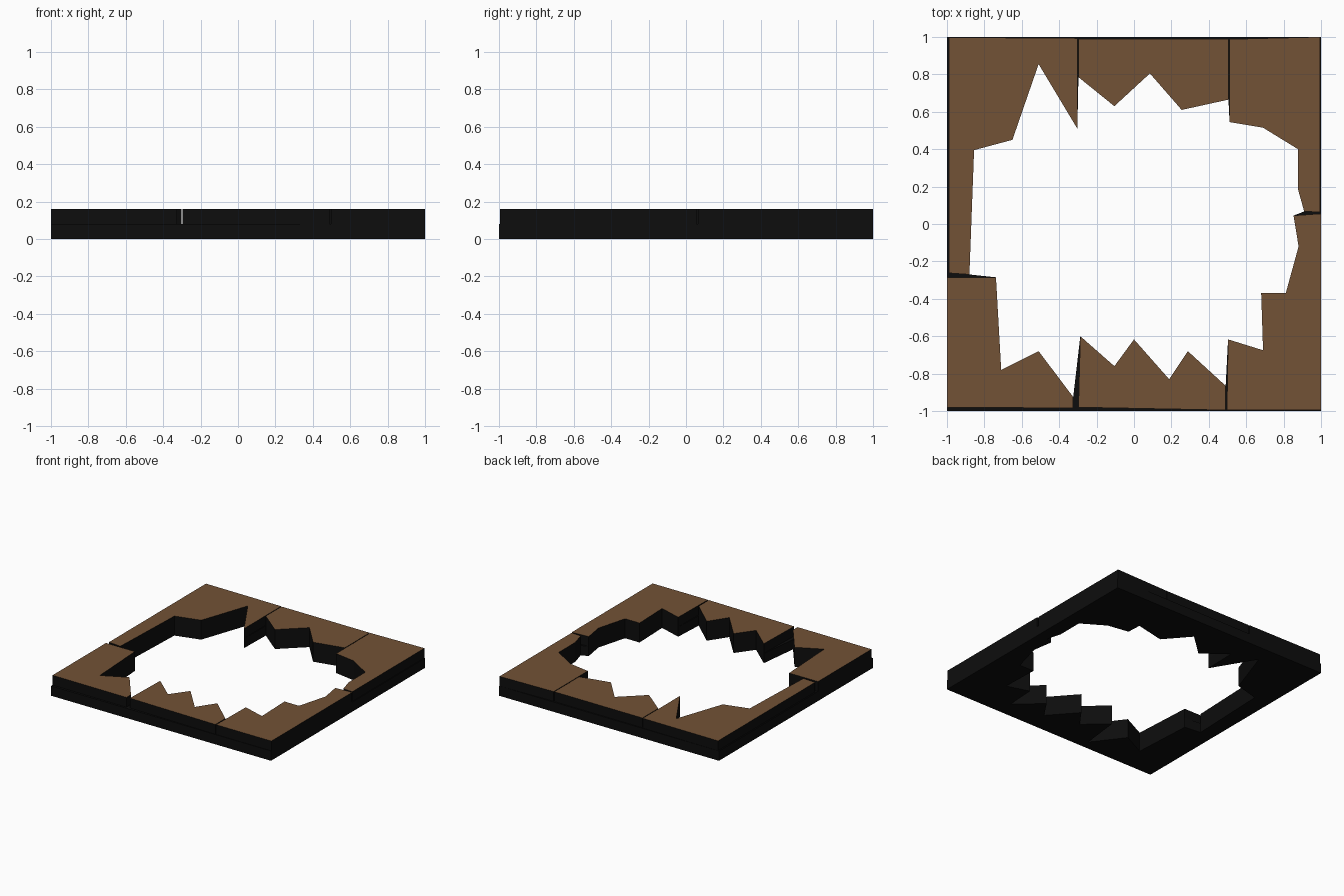
import bpy, bmesh

if "Cube" in bpy.data.objects:
    bpy.data.objects.remove(bpy.data.objects["Cube"])

BASE_H, TOP_H = 0.08, 0.16


def material(name, rgb):
    m = bpy.data.materials.new(name)
    m.diffuse_color = (*rgb, 1)
    m.use_nodes = True
    m.node_tree.nodes["Principled BSDF"].inputs["Base Color"].default_value = m.diffuse_color
    return m


dark = material("dark_edge", (0.004, 0.004, 0.004))
brown = material("brown_top", (0.17, 0.085, 0.037))


def slab(name, loops, z0, z1, top_mat):
    """Extrude a flat outline (optionally with a hole) into a slab."""
    bm = bmesh.new()
    edges = []
    for pts in loops:
        vs = [bm.verts.new((x, y, z0)) for x, y in pts]
        edges += [bm.edges.new((a, b)) for a, b in zip(vs, vs[1:] + vs[:1])]
    bmesh.ops.triangle_fill(bm, edges=edges, use_beauty=True)
    ext = bmesh.ops.extrude_face_region(bm, geom=bm.faces[:], use_keep_orig=True)
    for g in ext["geom"]:
        if isinstance(g, bmesh.types.BMVert):
            g.co.z = z1
    bmesh.ops.recalc_face_normals(bm, faces=bm.faces[:])
    for f in bm.faces:
        f.material_index = 1 if f.normal.z > 0.5 else 0
    me = bpy.data.meshes.new(name)
    bm.to_mesh(me)
    bm.free()
    me.materials.append(dark)
    me.materials.append(top_mat)
    ob = bpy.data.objects.new(name, me)
    bpy.context.collection.objects.link(ob)


# Each tile: jagged inner edge (clockwise), then its outer edge back to the start
tiles = {
    "back_left_tile": (
        [(-.88, -.27), (-.855, .395), (-.65, .45), (-.51, .855), (-.303, .51)],
        [(-.303, .993), (-.99, .998), (-.99, -.262)]),
    "back_tile": (
        [(-.297, .785), (-.105, .63), (.085, .805), (.255, .61), (.505, .665)],
        [(.505, .988), (-.297, .99)]),
    "back_right_tile": (
        [(.511, .545), (.69, .515), (.877, .40), (.877, .185), (.91, .067)],
        [(.995, .064), (.995, 1), (.511, .988)]),
    "front_right_tile": (
        [(.853, .045), (.88, -.12), (.812, -.368), (.68, -.368), (.69, -.675), (.503, -.617)],
        [(.497, -.995), (1, -.995), (1, .055)]),
    "front_tile": (
        [(.49, -.865), (.288, -.68), (.188, -.83), (0, -.617), (-.105, -.76), (-.287, -.60)],
        [(-.297, -.98), (.49, -.995)]),
    "front_left_tile": (
        [(-.325, -.925), (-.51, -.68), (-.71, -.78), (-.738, -.285)],
        [(-1, -.285), (-1, -.98), (-.325, -.984)]),
}

# Broken upper tiles
for name, (inner, outer) in tiles.items():
    slab(name, [inner + outer], BASE_H, TOP_H, brown)

# Continuous dark base following the same broken hole
hole = [p for inner, _ in tiles.values() for p in inner]
square = [(-1, -1), (1, -1), (1, 1), (-1, 1)]
slab("base_frame", [square, hole], 0, BASE_H, dark)
